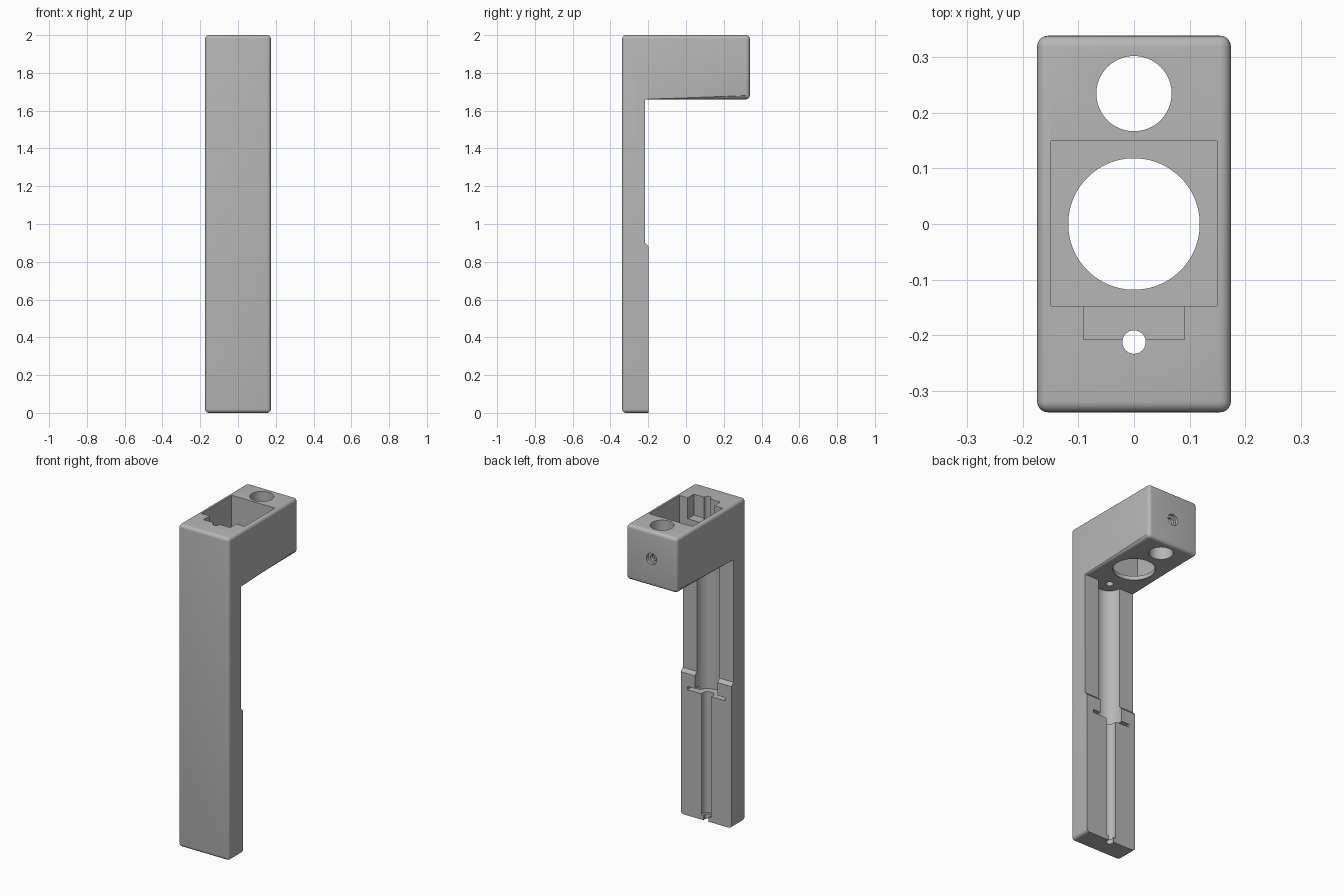
import bpy, bmesh
from mathutils import Matrix, Vector

cube = bpy.data.objects.get("Cube")
if cube:
    bpy.data.objects.remove(cube, do_unlink=True)

HALF_W, HALF_D = 0.174, 0.338      # half width and half depth
ARM_Z = 1.66                       # underside of the arm
ROD_Y = -0.212                     # axis of the rod channel
MOUNT_Y = 0.234                    # axis of the round mounting hole

grey = bpy.data.materials.new("grey_plastic")
grey.use_nodes = True
colour = (0.47, 0.47, 0.47, 1)
grey.diffuse_color = colour
grey.node_tree.nodes["Principled BSDF"].inputs["Base Color"].default_value = colour


def add_object(name, bm):
    bmesh.ops.recalc_face_normals(bm, faces=bm.faces)
    mesh = bpy.data.meshes.new(name)
    bm.to_mesh(mesh)
    bm.free()
    mesh.materials.append(grey)
    obj = bpy.data.objects.new(name, mesh)
    bpy.context.collection.objects.link(obj)
    return obj


def box(name, low, high):
    bm = bmesh.new()
    low, high = Vector(low), Vector(high)
    size = Matrix.Diagonal((*(high - low), 1))
    bmesh.ops.create_cube(bm, size=1, matrix=Matrix.Translation((low + high) / 2) @ size)
    return add_object(name, bm)


def cylinder(name, start, end, radius, sides=64):
    bm = bmesh.new()
    start, end = Vector(start), Vector(end)
    axis = end - start
    turn = axis.to_track_quat('Z', 'Y').to_matrix().to_4x4()
    bmesh.ops.create_cone(bm, cap_ends=True, segments=sides, radius1=radius, radius2=radius,
                          depth=axis.length, matrix=Matrix.Translation((start + end) / 2) @ turn)
    return add_object(name, bm)


# Body: side profile extruded across the width, outer edges rounded
profile = [(-HALF_D, 0), (-0.198, 0), (-0.198, 0.88), (-0.217, 0.9),
           (-0.217, ARM_Z), (HALF_D, ARM_Z), (HALF_D, 2), (-HALF_D, 2)]
bm = bmesh.new()
face = bm.faces.new([bm.verts.new((-HALF_W, y, z)) for y, z in profile])
side = bmesh.ops.extrude_face_region(bm, geom=[face])
bmesh.ops.translate(bm, vec=(2 * HALF_W, 0, 0),
                    verts=[g for g in side["geom"] if isinstance(g, bmesh.types.BMVert)])
bmesh.ops.recalc_face_normals(bm, faces=bm.faces)


def on_post_back(vert):
    return -0.25 < vert.co.y < -0.19


outer = [e for e in bm.edges if not all(on_post_back(v) for v in e.verts)]
bmesh.ops.bevel(bm, geom=outer, offset=0.02, segments=5, profile=0.5, affect='EDGES')
body = add_object("bracket_body", bm)

# Cutters for pocket, holes and channels
cutters = [
    box("square_pocket", (-0.149, -0.147, ARM_Z + 0.025), (0.149, 0.149, 2.1)),
    box("pocket_notch", (-0.091, -0.207, 1.87), (0.091, -0.1, 2.1)),
    cylinder("pocket_floor_hole", (0, 0, 1.5), (0, 0, 1.8), 0.118, 96),
    cylinder("mounting_hole", (0, MOUNT_Y, 1.5), (0, MOUNT_Y, 2.1), 0.0675),
    cylinder("rod_hole", (0, ROD_Y, -0.1), (0, ROD_Y, 2.1), 0.021, 32),
    cylinder("wide_channel", (0, ROD_Y, 0.78), (0, ROD_Y, ARM_Z), 0.078),
    cylinder("narrow_channel", (0, ROD_Y, 0.03), (0, ROD_Y, 0.85), 0.036, 48),
    box("clip_slot", (-0.13, -0.24, 0.78), (0.13, -0.1, 0.8)),
    cylinder("screw_hole", (0, MOUNT_Y, 1.83), (0, 0.4, 1.83), 0.02, 32),
    cylinder("screw_counterbore", (0, HALF_D - 0.018, 1.83), (0, 0.4, 1.83), 0.035, 48),
]
bpy.context.view_layer.objects.active = body
for cutter in cutters:
    mod = body.modifiers.new(cutter.name, 'BOOLEAN')
    mod.operation, mod.solver, mod.object = 'DIFFERENCE', 'EXACT', cutter
    bpy.ops.object.modifier_apply(modifier=mod.name)
    bpy.data.objects.remove(cutter, do_unlink=True)

# Smooth rounded surfaces, keep the cut edges crisp
bpy.ops.object.select_all(action='DESELECT')
body.select_set(True)
bpy.ops.object.shade_smooth_by_angle(angle=0.52)
